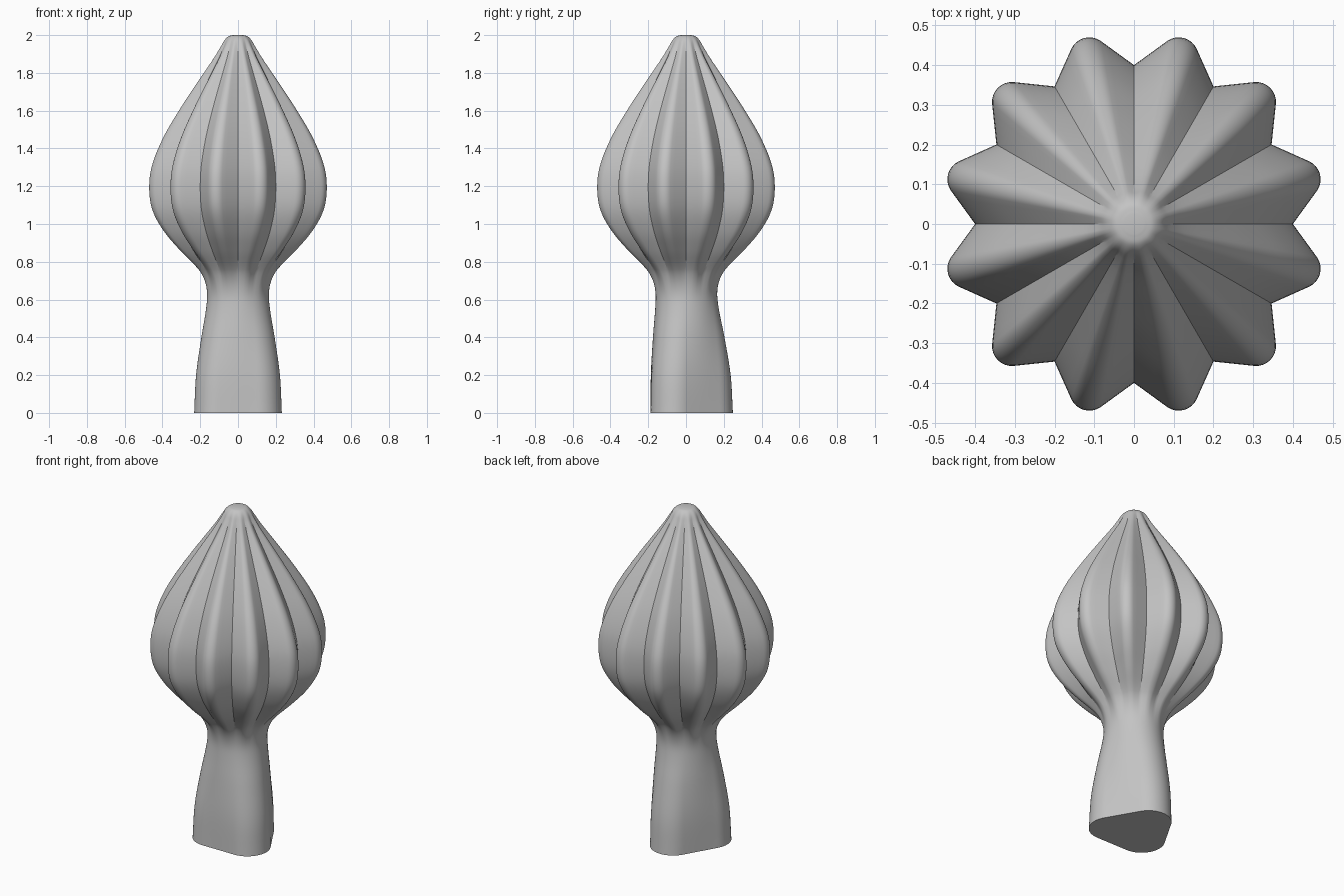
import bpy, bmesh, math
from math import sin, cos, radians, pi
from mathutils import Vector

cube = bpy.data.objects.get("Cube")
if cube:
    bpy.data.objects.remove(cube)

# Rounded star at the belly: 12 lobes, creases on the lobe borders
LOBES = 12
STEP = 2 * pi / LOBES
TIP_CENTRE, TIP_RADIUS = 0.4355, 0.05
TURN = radians(51)
CREASE = (TIP_CENTRE * cos(TURN) + TIP_RADIUS) / cos(TURN - STEP / 2)
STAR_SIZE = TIP_CENTRE * cos(STEP / 2) + TIP_RADIUS


def lobe_points(arc_steps=8, side_steps=4):
    """One lobe around the +x axis, from its first crease up to the next."""
    arc = [Vector((TIP_CENTRE + TIP_RADIUS * cos(t), TIP_RADIUS * sin(t)))
           for t in [TURN * (2 * i / arc_steps - 1) for i in range(arc_steps + 1)]]
    start = Vector((cos(STEP / 2), -sin(STEP / 2))) * CREASE
    end = Vector((start.x, -start.y))
    first = [start.lerp(arc[0], i / side_steps) for i in range(side_steps)]
    last = [arc[-1].lerp(end, i / side_steps) for i in range(1, side_steps)]
    return first + arc + last


# Rounded triangle at the foot, one corner towards the back
def triangle_radius(angle):
    d, r = 0.12, 0.125
    a = abs((angle - pi / 2 + pi / 3) % (2 * pi / 3) - pi / 3)
    if a < math.atan2(r * sin(pi / 3), d + r / 2):
        return d * cos(a) + math.sqrt(r * r - (d * sin(a)) ** 2)
    return (d / 2 + r) / cos(pi / 3 - a)


TRIANGLE_SIZE = 0.229

# Height, half width, lobe amount, triangle amount
KEYS = [
    (0.0, 0.232, 0, 1), (0.2, 0.223, 0, 0.86), (0.4, 0.196, 0, 0.56),
    (0.55, 0.171, 0, 0.24), (0.63, 0.165, 0.04, 0.1), (0.7, 0.179, 0.2, 0.03),
    (0.76, 0.212, 0.44, 0), (0.86, 0.308, 0.76, 0), (0.96, 0.392, 0.92, 0),
    (1.07, 0.452, 0.99, 0), (1.18, 0.47, 1, 0), (1.3, 0.458, 0.99, 0),
    (1.45, 0.4, 0.95, 0), (1.6, 0.314, 0.88, 0), (1.75, 0.216, 0.8, 0),
    (1.88, 0.128, 0.64, 0), (1.94, 0.092, 0.42, 0), (1.975, 0.071, 0.17, 0),
    (1.994, 0.05, 0.04, 0), (2.0, 0.025, 0, 0),
]


def smooth_rows(keys, steps=5):
    """Smooth curve through the keys, paced by distance along the outline."""
    pts = [Vector(k) for k in keys]
    pace = [0.0]
    for p, q in zip(pts, pts[1:]):
        pace.append(pace[-1] + (q.xy - p.xy).length)
    last = len(pts) - 1
    slope = []
    for i in range(last + 1):
        lo, hi = max(i - 1, 0), min(i + 1, last)
        slope.append((pts[hi] - pts[lo]) / (pace[hi] - pace[lo]))
    rows = []
    for i in range(last):
        span = pace[i + 1] - pace[i]
        for j in range(steps):
            t = j / steps
            h = t * t * (3 - 2 * t)
            rows.append(pts[i].lerp(pts[i + 1], h)
                        + slope[i] * span * t * (1 - t) ** 2
                        - slope[i + 1] * span * t * t * (1 - t))
    return rows + [pts[-1]]


# Loft all sections into one closed body
section = []
for k in range(LOBES):
    for p in lobe_points():
        section.append((math.atan2(p.y, p.x) + (k + 0.5) * STEP, p.length / STAR_SIZE))

bm = bmesh.new()
rings = []
for z, width, lobes, tri in smooth_rows(KEYS):
    ring = []
    for angle, star in section:
        r = width * (1 + lobes * (star - 1)
                     + tri * (triangle_radius(angle) / TRIANGLE_SIZE - 1))
        ring.append(bm.verts.new((r * cos(angle), r * sin(angle), z)))
    rings.append(ring)
count = len(section)
for low, high in zip(rings, rings[1:]):
    for i in range(count):
        j = (i + 1) % count
        bm.faces.new((low[i], low[j], high[j], high[i]))
bm.faces.new(rings[0][::-1])
bm.faces.new(rings[-1])

mesh = bpy.data.meshes.new("fluted_bulb")
bm.to_mesh(mesh)
bm.free()
body = bpy.data.objects.new("fluted_bulb", mesh)
bpy.context.collection.objects.link(body)

# Plain grey finish
grey = bpy.data.materials.new("plain_grey")
grey.use_nodes = True
colour = (0.55, 0.55, 0.55, 1)
grey.diffuse_color = colour
grey.node_tree.nodes["Principled BSDF"].inputs["Base Color"].default_value = colour
mesh.materials.append(grey)

bpy.ops.object.select_all(action='DESELECT')
body.select_set(True)
bpy.context.view_layer.objects.active = body
bpy.ops.object.shade_smooth_by_angle(angle=radians(28))
